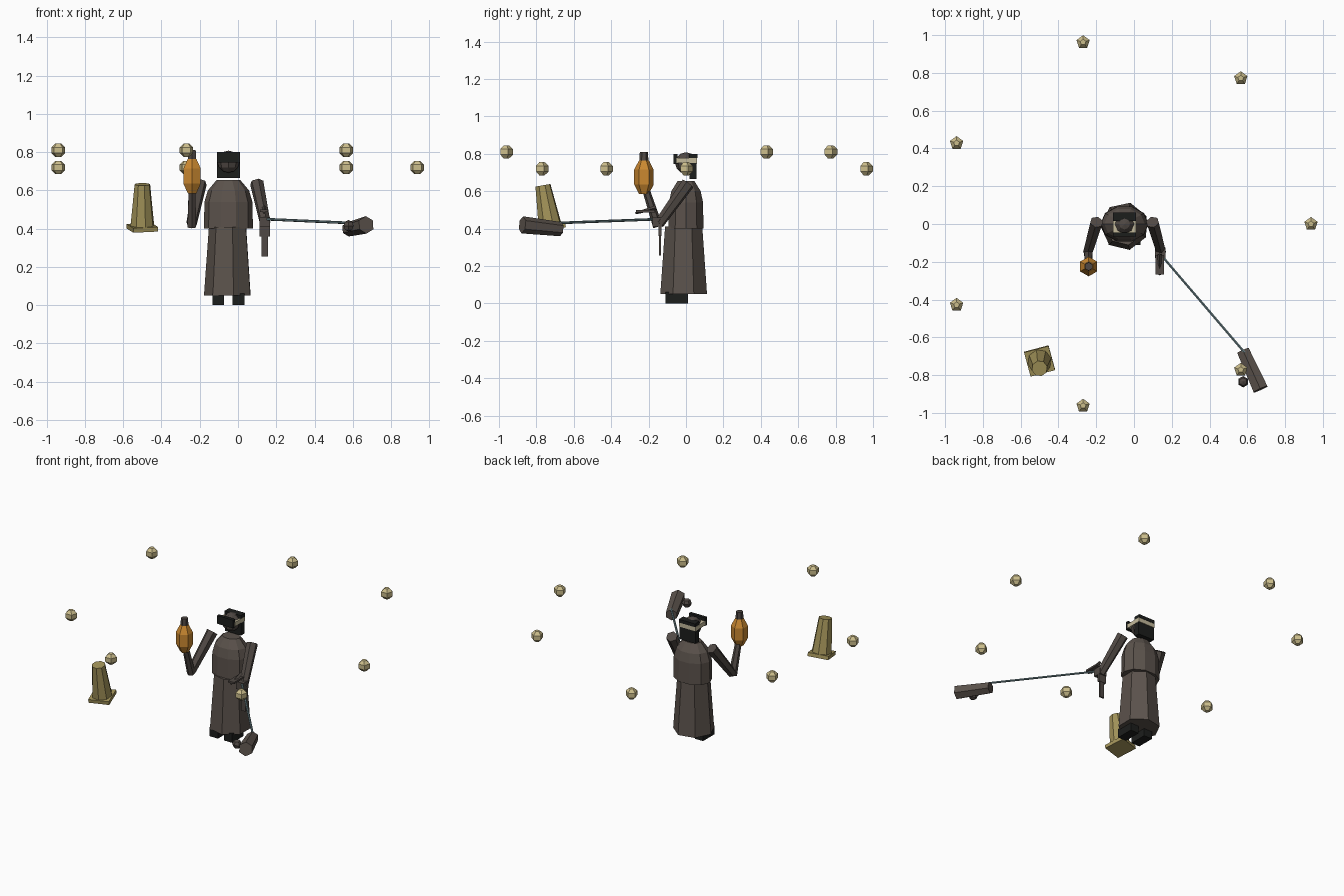
import bpy, bmesh, math
from mathutils import Vector, Matrix

if "Cube" in bpy.data.objects:
    bpy.data.objects.remove(bpy.data.objects["Cube"])


def mat(name, r, g, b):
    m = bpy.data.materials.new(name)
    m.diffuse_color = (r, g, b, 1)
    m.use_nodes = True
    m.node_tree.nodes["Principled BSDF"].inputs["Base Color"].default_value = m.diffuse_color
    return m


CLOTH = mat("brown cloth", .105, .085, .072)
SLEEVE = mat("dark sleeve", .080, .066, .058)
BLACK = mat("black", .012, .013, .012)
CREAM = mat("cream", .55, .49, .33)
GLOW = mat("pale gold", .60, .51, .26)
OLIVE = mat("olive gold", .36, .29, .10)
ORANGE = mat("orange glass", .60, .25, .03)
ROPE = mat("blue grey rope", .16, .25, .27)


def finish(name, bm, material):
    bmesh.ops.recalc_face_normals(bm, faces=bm.faces)
    me = bpy.data.meshes.new(name)
    bm.to_mesh(me)
    bm.free()
    me.materials.append(material)
    ob = bpy.data.objects.new(name, me)
    bpy.context.collection.objects.link(ob)
    return ob


def lathe(name, material, profile, sides, centre, start=0, sx=1, sy=1):
    """Faceted turned form with flat ends; profile is (radius, z)."""
    bm = bmesh.new()
    rings = []
    for r, z in profile:
        ring = []
        for i in range(sides):
            a = math.radians(start) + math.tau * i / sides
            ring.append(bm.verts.new((centre[0] + r * sx * math.cos(a),
                                      centre[1] + r * sy * math.sin(a), centre[2] + z)))
        rings.append(ring)
    for lo, hi in zip(rings, rings[1:]):
        for i in range(sides):
            j = (i + 1) % sides
            bm.faces.new((lo[i], lo[j], hi[j], hi[i]))
    bm.faces.new(rings[0])
    bm.faces.new(rings[-1])
    return finish(name, bm, material)


def box(name, material, lo, hi):
    bm = bmesh.new()
    bmesh.ops.create_cube(bm, size=1)
    for v in bm.verts:
        v.co = Vector([(a + b) / 2 + c * (b - a) for a, b, c in zip(lo, hi, v.co)])
    return finish(name, bm, material)


def rod(name, material, a, b, r1, r2, sides=6):
    a, b = Vector(a), Vector(b)
    bm = bmesh.new()
    bmesh.ops.create_cone(bm, cap_ends=True, segments=sides, radius1=r1, radius2=r2,
                          depth=(b - a).length)
    rot = (b - a).to_track_quat('Z', 'Y').to_matrix().to_4x4()
    bm.transform(Matrix.Translation((a + b) / 2) @ rot)
    return finish(name, bm, material)


def ball(name, material, centre, r, u=8, v=6):
    bm = bmesh.new()
    bmesh.ops.create_uvsphere(bm, u_segments=u, v_segments=v, radius=r)
    bm.transform(Matrix.Translation(centre))
    return finish(name, bm, material)


CX = -.05  # figure's centre line

# Robe
lathe("skirt", CLOTH, [(.128, .05), (.102, .41)], 7, (CX, -.012, 0), -78)
lathe("chest", CLOTH, [(1, .40), (.98, .54), (.84, .60), (.48, .655)], 10,
      (CX, 0, 0), 0, .128, .098)

# Feet
for side, s in (("left", 1), ("right", -1)):
    x = CX + s * .053
    box(side + "_foot", BLACK, (x - .031, -.11, 0), (x + .031, .01, .06))

# Head with guard, band and visor
ball("head", SLEEVE, (CX, 0, .75), .058)
box("neck_guard", BLACK, (CX - .06, .018, .665), (CX + .06, .056, .785))
box("head_band", CREAM, (CX - .061, -.05, .75), (CX + .061, .06, .778))
box("visor", BLACK, (CX - .06, -.066, .745), (CX + .06, -.045, .80))
box("crown_plate", BLACK, (CX - .06, .015, .778), (CX + .06, .062, .80))

# Upper arms
for side, s in (("left", 1), ("right", -1)):
    rod(side + "_upper_arm", SLEEVE, (CX + s * .148, .01, .64),
        (CX + s * .193, -.145, .425), .036, .028)

# Raised forearm and lantern
rod("right_forearm", SLEEVE, (-.242, -.15, .41), (-.24, -.215, .61), .026, .02)
L = (-.24, -.225, 0)
lathe("lantern", ORANGE, [(.026, .585), (.052, .635), (.052, .715), (.026, .765)], 6, L, 30)
lathe("lantern_cap", SLEEVE, [(.024, .76), (.022, .81)], 6, L, 30)

# Lowered hand with plates
box("hand", SLEEVE, (.112, -.18, .41), (.166, -.125, .46))
box("hanging_blade", SLEEVE, (.124, -.145, .255), (.156, -.134, .42))
box("blade_guard", SLEEVE, (.112, -.147, .36), (.166, -.132, .41))
rod("flat_spike", SLEEVE, (.136, -.16, .512), (.136, -.27, .482), .012, .006, 4).scale = (1, 1, 1)
box("flat_plate", SLEEVE, (.114, -.268, .487), (.158, -.165, .499))

# Rope and weight
rod("rope", ROPE, (.14, -.16, .45), (.585, -.68, .43), .007, .007)
rod("weight", CLOTH, (.577, -.67, .397), (.67, -.875, .42), .038, .046)
ball("weight_knob", SLEEVE, (.578, -.835, .415), .03, 6, 4)

# Leaning marker cone on a square foot
tilt = Matrix.Translation((-.5, -.725, .405)) @ Matrix.Rotation(math.radians(10), 4, 'X') \
    @ Matrix.Rotation(math.radians(15), 4, 'Z')
foot = box("cone_foot", OLIVE, (-.067, -.067, -.012), (.067, .067, .012))
cone = lathe("cone", OLIVE, [(.064, .01), (.042, .23)], 8, (0, 0, 0), 0)
for ob in (foot, cone):
    ob.data.transform(tilt)

# Ring of floating lights, alternating in height
for i in range(7):
    a = math.tau * i / 7
    c = (CX + .987 * math.cos(a), .987 * math.sin(a), .81 if i % 2 else .72)
    lathe("floating_light_%d" % (i + 1), GLOW,
          [(.016, -.035), (.037, -.015), (.037, .015), (.016, .035)], 5, c, 90)
